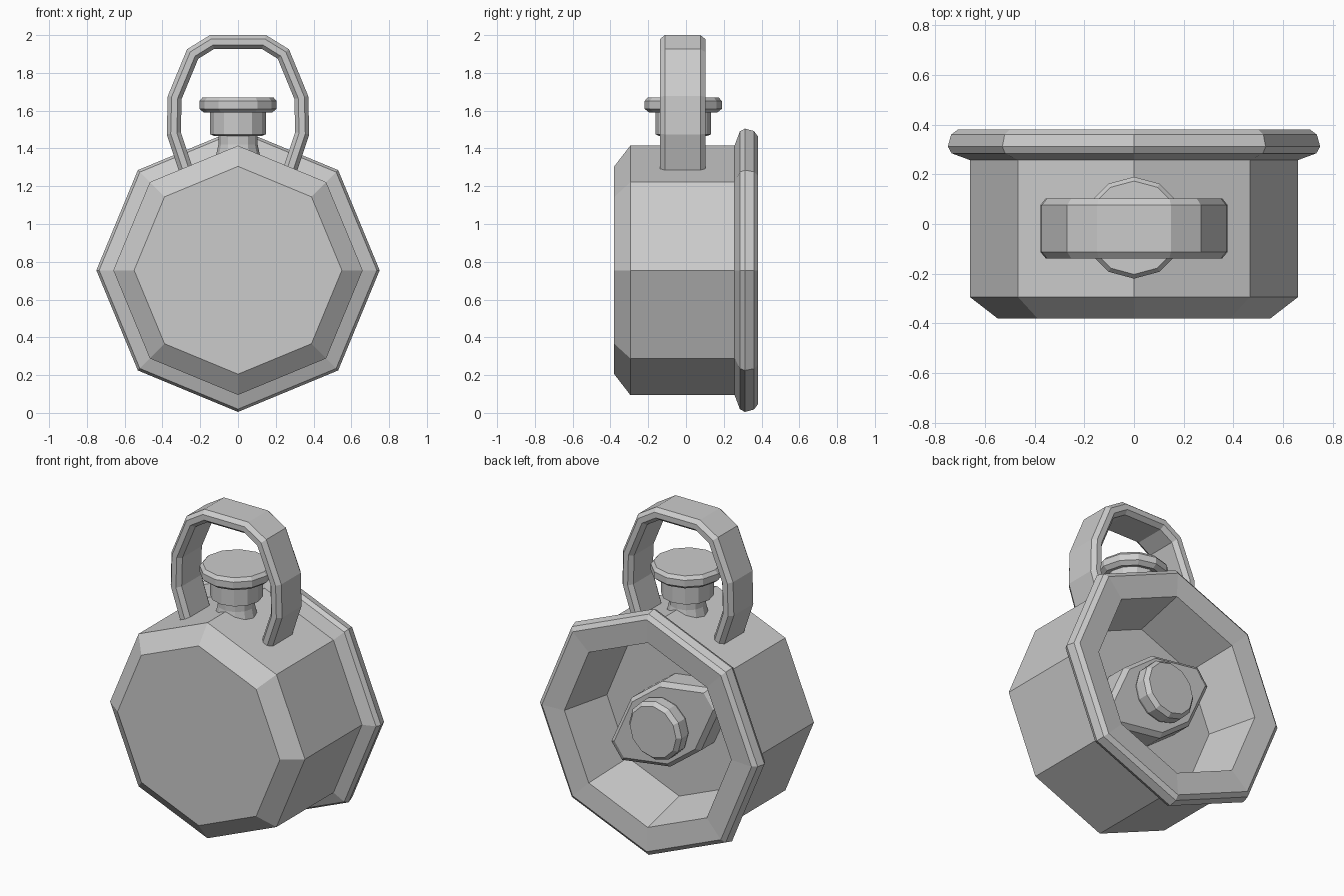
import bpy, bmesh
from math import sin, cos, pi, radians
from mathutils import Vector, Matrix

if "Cube" in bpy.data.objects:
    bpy.data.objects.remove(bpy.data.objects["Cube"])

CZ = 0.755  # height of the body axis


def loft(name, rings, cap=True):
    """Skin a list of equal-length closed rings, capping both ends."""
    bm = bmesh.new()
    rows = [[bm.verts.new(p) for p in ring] for ring in rings]
    n = len(rows[0])
    for a, b in zip(rows, rows[1:]):
        for i in range(n):
            j = (i + 1) % n
            bm.faces.new((a[i], a[j], b[j], b[i]))
    bm.faces.new(rows[0])
    bm.faces.new(rows[-1])
    bmesh.ops.recalc_face_normals(bm, faces=bm.faces)
    me = bpy.data.meshes.new(name)
    bm.to_mesh(me)
    bm.free()
    ob = bpy.data.objects.new(name, me)
    bpy.context.collection.objects.link(ob)
    return ob


def lathe(name, profile, sides, axis, centre):
    """Turn (position, radius) pairs around the y or z axis."""
    rings = []
    for h, r in profile:
        ring = []
        for i in range(sides):
            t = 2 * pi * i / sides
            u, v = r * sin(t), r * cos(t)
            p = (u, h, v) if axis == 'Y' else (u, v, h)
            ring.append(Vector(p) + Vector(centre))
        rings.append(ring)
    return loft(name, rings)


# Octagonal flask body: bevelled front, flared rear rim, hollow back
lathe("flask_body", [(-.38, .55), (-.295, .66), (.257, .66), (.285, .735),
                     (.312, .75), (.36, .737), (.38, .71), (.37, .565),
                     (.065, .49)], 8, 'Y', (0, 0, CZ))

# Neck and stopper
lathe("neck", [(1.30, .135), (1.37, .115), (1.42, .104), (1.48, .104)],
      12, 'Z', (0, -.015, 0))
lathe("stopper", [(1.465, .125), (1.475, .147), (1.60, .147), (1.59, .18),
                  (1.61, .205), (1.65, .205), (1.67, .188)],
      12, 'Z', (0, -.015, 0))

# Carrying handle: bevelled strap swept along a mirrored arch
half = [(.26, 1.24), (.34, 1.48), (.335, 1.67), (.24, 1.90), (.138, 1.963)]
path = [Vector((x, z)) for x, z in half]
path += [Vector((-p.x, p.y)) for p in reversed(path)]
T, W, B = .037, .12, .026  # half thickness, half width, bevel
section = [(T, W - B), (T - B * .8, W), (B * .8 - T, W), (-T, W - B),
           (-T, B - W), (B * .8 - T, -W), (T - B * .8, -W), (T, B - W)]
rings = []
for i, p in enumerate(path):
    d_in = (p - path[i - 1]).normalized() if i else None
    d_out = (path[i + 1] - p).normalized() if i + 1 < len(path) else None
    d_in, d_out = d_in or d_out, d_out or d_in
    d = (d_in + d_out).normalized()
    nrm = Vector((d.y, -d.x)) / d.dot(d_in)
    rings.append([(p.x + nrm.x * o, w - .018, p.y + nrm.y * o)
                  for o, w in section])
loft("handle", rings)

# Slanted wing plate inside the hollow back
outline = [(.42, .06), (.13, .22), (-.13, .22), (-.42, .06)]
outline += [(-x, -y) for x, y in outline]
u, v = Vector((-.8, 0, .6)), Vector((.6, 0, .8))
loft("wing_plate", [[u * a * s + v * b * s + Vector((0, y, CZ))
                     for a, b in outline]
                    for y, s in ((.06, 1), (.19, 1), (.215, .9))])

# Round knob on the wing plate
lathe("knob", [(.20, .16), (.235, .178), (.295, .178), (.32, .157)],
      12, 'Y', (0, 0, CZ))
